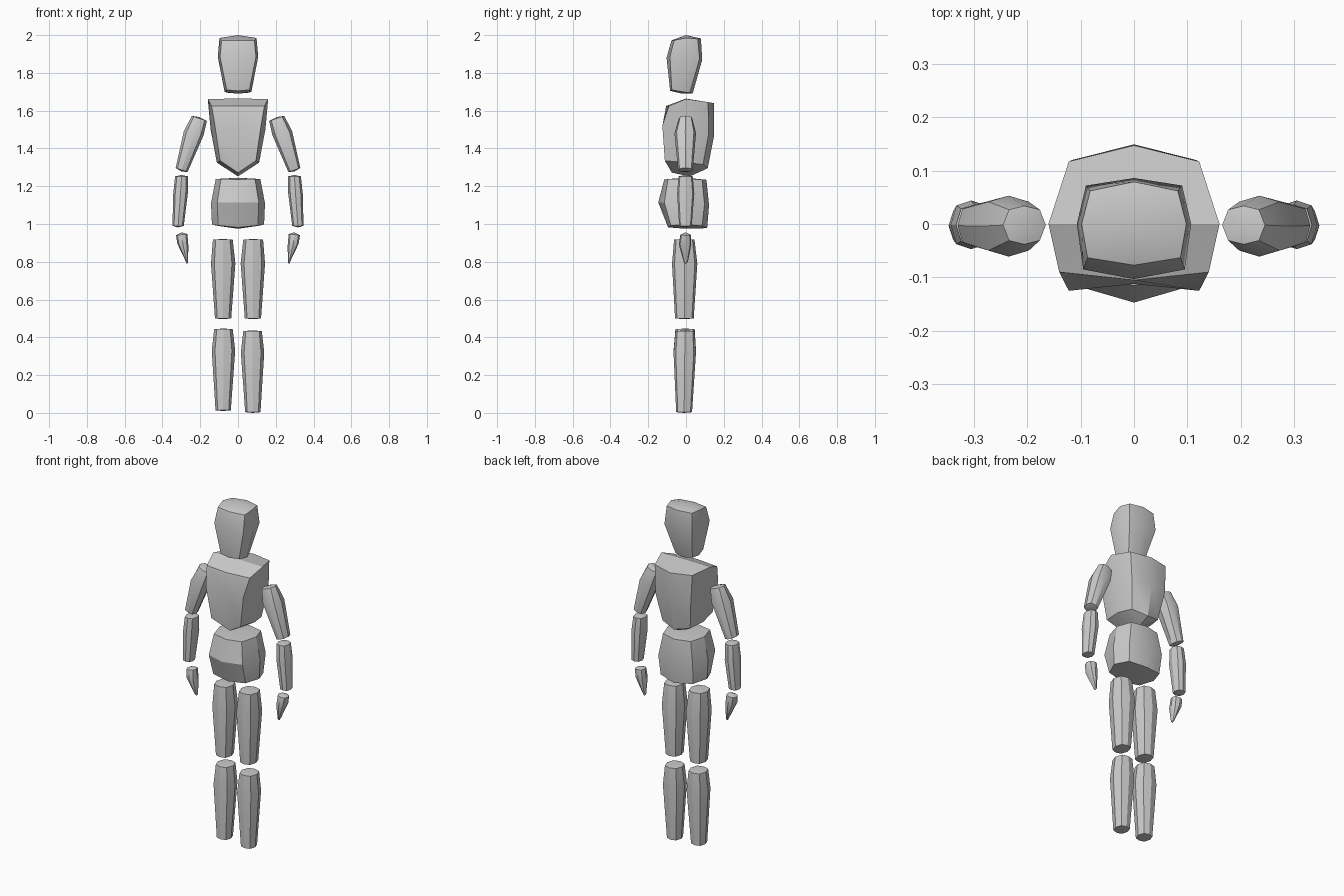
import bpy, bmesh, math


def loft(name, rings, caps):
    """Skin rings of eight points and close both ends with a raised centre point."""
    bm = bmesh.new()
    loops = [[bm.verts.new(p) for p in r] for r in rings]
    for a, b in zip(loops, loops[1:]):
        for i in range(8):
            j = (i + 1) % 8
            bm.faces.new((a[i], a[j], b[j], b[i]))
    for loop, c in zip((loops[0], loops[-1]), caps):
        tip = bm.verts.new(c)
        for i in range(8):
            bm.faces.new((loop[i], loop[(i + 1) % 8], tip))
    bmesh.ops.recalc_face_normals(bm, faces=bm.faces)
    me = bpy.data.meshes.new(name)
    bm.to_mesh(me)
    bm.free()
    ob = bpy.data.objects.new(name, me)
    bpy.context.collection.objects.link(ob)
    return ob


def body(name, halves, top, bottom):
    """Symmetric block: each half ring runs front centre, front corner, side, back corner, back centre."""
    rings = [h + [(-x, y, z) for x, y, z in reversed(h[1:4])] for h in halves]
    return loft(name, rings, [(0, *top), (0, *bottom)])


def limb(name, side, stations, bulge=0.008, dz=0.0, kx=0.72, ky=0.8):
    """Stations: inner x, z, outer x, z, front y, back y."""
    rings = []
    for xi, zi, xo, zo, yf, yb in stations:
        yc, yh = (yf + yb) / 2, (yb - yf) / 2
        ring = []
        for u, v in ((0, -1), (kx, -ky), (1, 0), (kx, ky), (0, 1), (-kx, ky), (-1, 0), (-kx, -ky)):
            t = (u + 1) / 2
            ring.append((side * (xi + (xo - xi) * t), yc + v * yh, zi + (zo - zi) * t + dz))
        rings.append(ring)
    caps = []
    for r, s in ((rings[0], 1), (rings[-1], -1)):
        x, y, z = (sum(p[k] for p in r) / 8 for k in range(3))
        caps.append((x, y, z + s * bulge))
    return loft(name, rings, caps)


# Head
body("head", [
    [(0, -.077, 1.972), (.087, -.063, 1.972), (.098, 0, 1.985), (.082, .062, 1.98), (0, .079, 1.982)],
    [(0, -.103, 1.88), (.095, -.085, 1.885), (.107, 0, 1.885), (.09, .072, 1.875), (0, .086, 1.87)],
    [(0, -.084, 1.705), (.06, -.075, 1.71), (.071, -.02, 1.70), (.055, .02, 1.695), (0, .035, 1.69)],
], (0, 2.0), (-.02, 1.69))

# Chest
body("chest", [
    [(0, -.105, 1.625), (.14, -.09, 1.625), (.16, 0, 1.662), (.122, .117, 1.645), (0, .147, 1.64)],
    [(0, -.112, 1.50), (.122, -.125, 1.52), (.145, 0, 1.50), (.115, .12, 1.48), (0, .149, 1.47)],
    [(0, -.075, 1.272), (.095, -.112, 1.335), (.112, 0, 1.325), (.09, .09, 1.315), (0, .115, 1.295)],
], (0, 1.664), (.02, 1.252))

# Pelvis
body("pelvis", [
    [(0, -.115, 1.236), (.09, -.095, 1.238), (.118, 0, 1.238), (.09, .085, 1.236), (0, .108, 1.234)],
    [(0, -.147, 1.115), (.11, -.115, 1.115), (.143, 0, 1.11), (.112, .098, 1.105), (0, .122, 1.10)],
    [(0, -.095, .982), (.105, -.08, .992), (.138, 0, .997), (.105, .085, .99), (0, .112, .978)],
], (0, 1.245), (0, .975))

for side, label in ((-1, "left"), (1, "right")):
    # Arms
    limb(f"{label}_upper_arm", side, [
        (.165, 1.545, .245, 1.572, -.038, .034),
        (.182, 1.47, .287, 1.49, -.061, .053),
        (.267, 1.275, .33, 1.297, -.042, .036)])
    limb(f"{label}_forearm", side, [
        (.265, 1.252, .333, 1.252, -.04, .036),
        (.266, 1.16, .343, 1.16, -.047, .044),
        (.287, .99, .347, .99, -.036, .03)])
    limb(f"{label}_hand", side, [
        (.268, .947, .328, .94, -.03, .025),
        (.263, .888, .321, .895, -.038, .028),
        (.264, .795, .278, .805, -.012, .01)], bulge=0.012)
    # Legs, one lower leg sitting a touch higher
    limb(f"{label}_thigh", side, [
        (.028, .917, .133, .917, -.063, .045),
        (.014, .79, .143, .79, -.074, .06),
        (.036, .5, .122, .5, -.058, .041)], bulge=0.004)
    limb(f"{label}_shin", side, [
        (.028, .433, .126, .433, -.056, .046),
        (.015, .32, .139, .32, -.066, .053),
        (.038, .004, .119, .004, -.052, .032)], bulge=0.004, dz=0.01 if side < 0 else 0)

for ob in bpy.context.collection.objects:
    ob.select_set(True)
    bpy.context.view_layer.objects.active = ob
bpy.ops.object.shade_smooth_by_angle(angle=math.radians(30))
